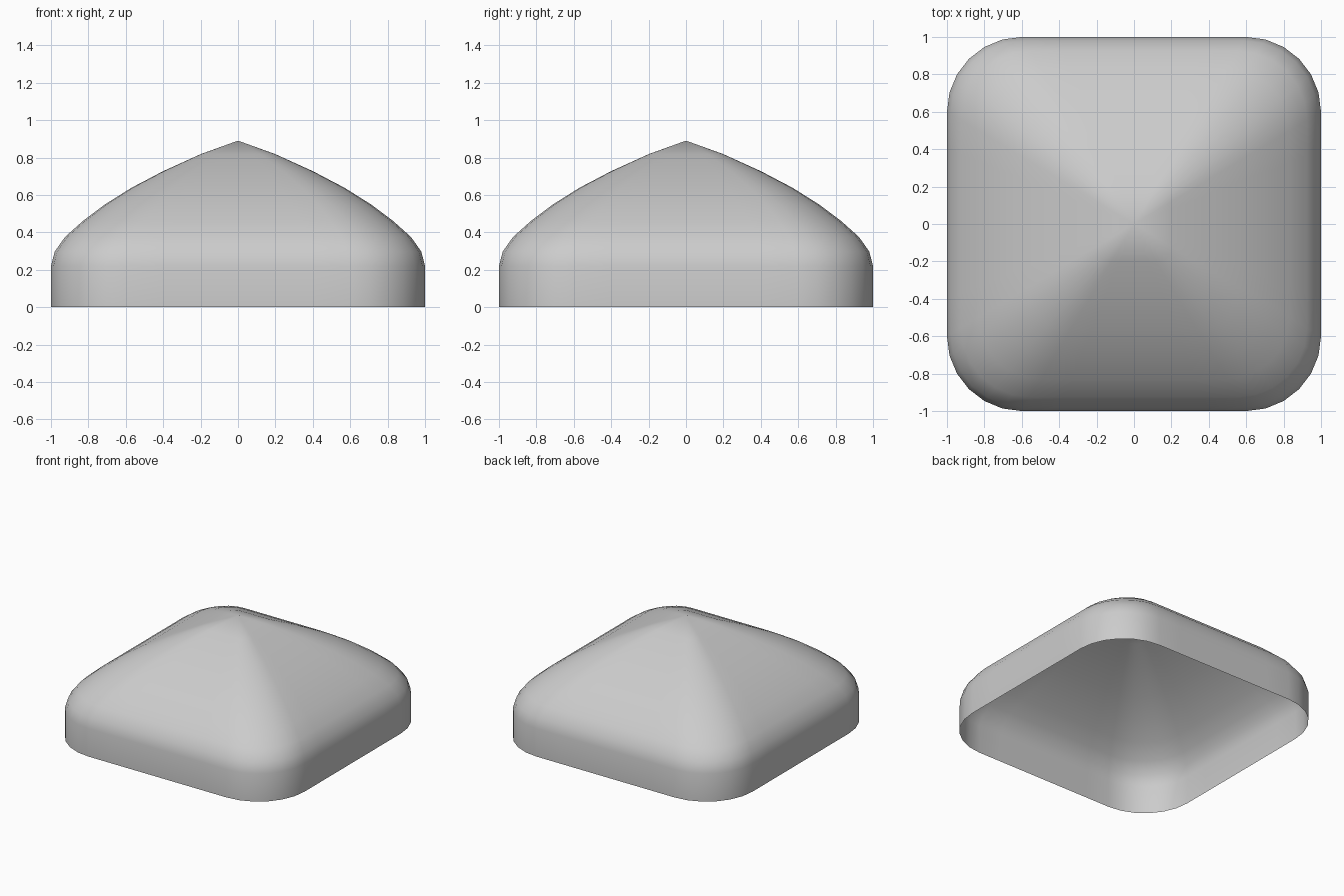
import bpy, bmesh
from math import sin, cos, pi

cube = bpy.data.objects.get("Cube")
if cube:
    bpy.data.objects.remove(cube, do_unlink=True)

# Plain grey material
grey = bpy.data.materials.new("light_grey")
grey.use_nodes = True
colour = (0.6, 0.6, 0.6, 1)
grey.diffuse_color = colour
grey.node_tree.nodes["Principled BSDF"].inputs["Base Color"].default_value = colour

# Half-width and height of each ring, from the open rim up to the last ring below the peak
PROFILE = [(1, 0), (1, 0.22), (0.98, 0.297), (0.925, 0.375), (0.83, 0.46),
           (0.71, 0.55), (0.57, 0.638), (0.4, 0.727), (0.2, 0.818)]
PEAK = 0.89
RADIUS, SEGMENTS = 0.4, 6


def rounded_square():
    """Outline of a square of half-width 1 with rounded corners."""
    flat = 1 - RADIUS
    points = []
    for k in range(4):
        cx, cy = [(flat, flat), (-flat, flat), (-flat, -flat), (flat, -flat)][k]
        for i in range(SEGMENTS + 1):
            a = (k + i / SEGMENTS) * pi / 2
            points.append((cx + RADIUS * cos(a), cy + RADIUS * sin(a)))
        # Even steps along the straight side that follows
        x, y = points[-1]
        for i in range(1, 6):
            d = 2 * flat * i / 6
            points.append((x - d * sin((k + 1) * pi / 2), y + d * cos((k + 1) * pi / 2)))
    return points


# Open thin shell lofted from the rim to the peak
outline = rounded_square()
n = len(outline)
bm = bmesh.new()
rings = [[bm.verts.new((x * s, y * s, z)) for x, y in outline] for s, z in PROFILE]
for low, high in zip(rings, rings[1:]):
    for i in range(n):
        j = (i + 1) % n
        bm.faces.new((low[i], low[j], high[j], high[i]))
peak = bm.verts.new((0, 0, PEAK))
for i in range(n):
    bm.faces.new((rings[-1][i], rings[-1][(i + 1) % n], peak))
for face in bm.faces:
    face.smooth = True

mesh = bpy.data.meshes.new("domed_cap")
bm.to_mesh(mesh)
bm.free()
mesh.materials.append(grey)
cap = bpy.data.objects.new("domed_cap", mesh)
bpy.context.collection.objects.link(cap)
